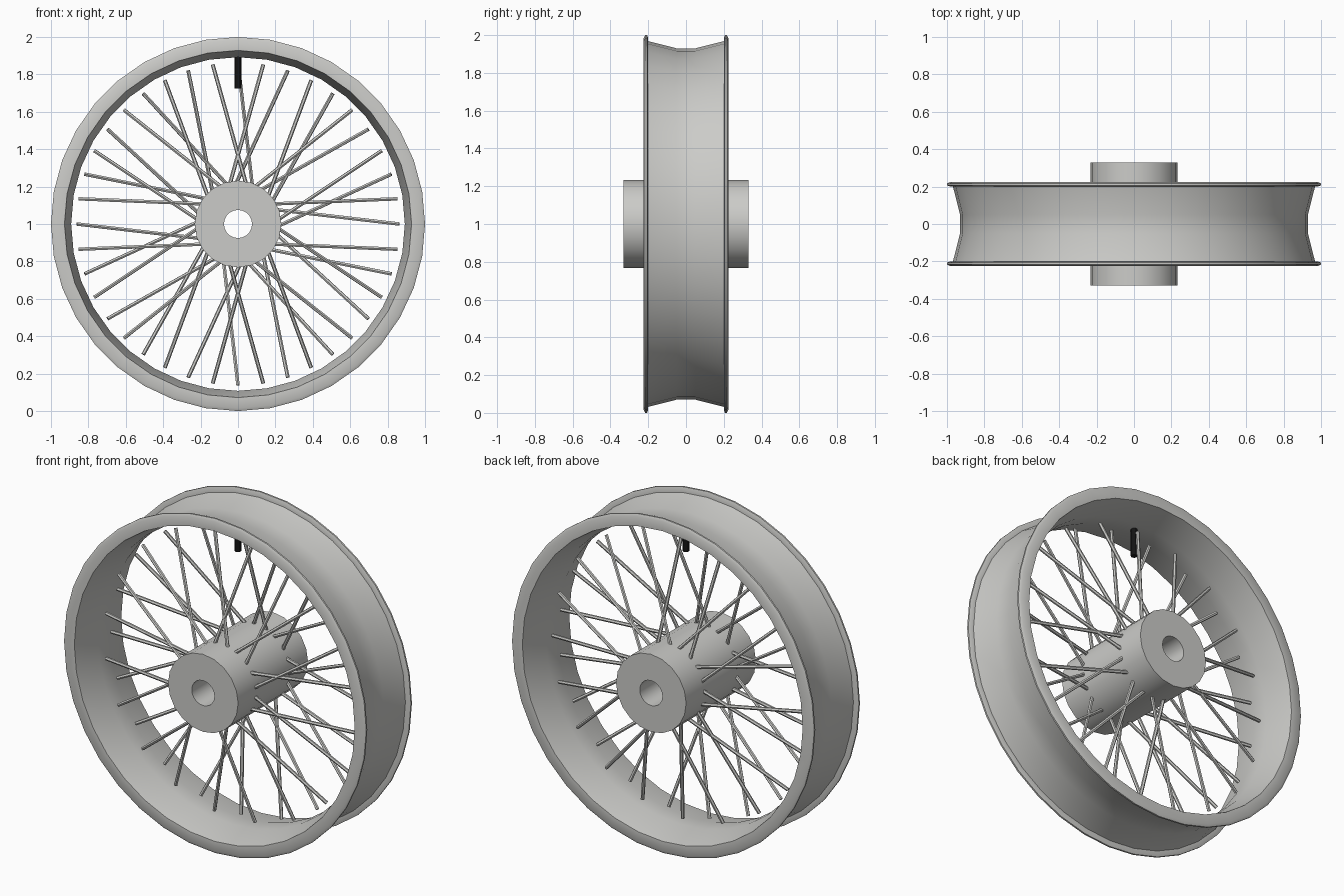
import bpy, math
from mathutils import Vector

if "Cube" in bpy.data.objects:
    bpy.data.objects.remove(bpy.data.objects["Cube"])

C = Vector((0, 0, 1))


def material(name, col):
    m = bpy.data.materials.new(name)
    m.diffuse_color = (*col, 1)
    m.use_nodes = True
    m.node_tree.nodes["Principled BSDF"].inputs["Base Color"].default_value = m.diffuse_color
    return m


METAL = material("grey metal", (0.60, 0.60, 0.58))
BLACK = material("black rubber", (0.012, 0.012, 0.012))


def make(name, verts, faces, mat, angle):
    me = bpy.data.meshes.new(name)
    me.from_pydata(verts, [], faces)
    me.materials.append(mat)
    ob = bpy.data.objects.new(name, me)
    bpy.context.collection.objects.link(ob)
    bpy.ops.object.select_all(action='DESELECT')
    ob.select_set(True)
    bpy.context.view_layer.objects.active = ob
    bpy.ops.object.mode_set(mode='EDIT')
    bpy.ops.mesh.select_all(action='SELECT')
    bpy.ops.mesh.normals_make_consistent(inside=False)
    bpy.ops.object.mode_set(mode='OBJECT')
    bpy.ops.object.shade_smooth_by_angle(angle=math.radians(angle))
    return ob


def lathe(name, profile, n, mat, angle=30):
    """Spin a closed (y, radius) profile round the wheel axle."""
    verts, faces, k = [], [], len(profile)
    for i in range(n):
        a = 2 * math.pi * i / n
        verts += [C + Vector((r * math.cos(a), y, r * math.sin(a))) for y, r in profile]
    for i in range(n):
        j = (i + 1) % n
        for p in range(k):
            q = (p + 1) % k
            faces.append((i * k + p, i * k + q, j * k + q, j * k + p))
    return make(name, verts, faces, mat, angle)


def rod(verts, faces, a, b, r, n):
    """Add a capped thin cylinder from a to b."""
    rot = (b - a).to_track_quat('Z', 'Y')
    s = len(verts)
    for p in (a, b):
        for i in range(n):
            t = 2 * math.pi * i / n
            verts.append(p + rot @ Vector((r * math.cos(t), r * math.sin(t), 0)))
    for i in range(n):
        j = (i + 1) % n
        faces.append((s + i, s + j, s + n + j, s + n + i))
    faces.append(tuple(range(s, s + n)))
    faces.append(tuple(range(s + n, s + 2 * n)))


# rim: dropped centre, raised flanges on both edges
half = [(0.05, 0.93), (0.20, 0.968), (0.201, 0.985), (0.206, 1.0), (0.216, 1.0),
        (0.224, 0.985), (0.222, 0.928), (0.05, 0.892)]
lathe("rim", half + [(-y, r) for y, r in reversed(half)], 36, METAL, 35)

# hub: thick tube with axle hole
lathe("hub", [(-0.33, 0.232), (0.33, 0.232), (0.33, 0.075), (-0.33, 0.075)], 20, METAL)

# spokes: 40, alternating hub side, crossing in pairs
verts, faces = [], []
for i in range(40):
    a = math.radians(9 * i)
    b = a + math.radians(21 if i % 4 < 2 else -21)
    side = 1 if i % 2 == 0 else -1
    inner = C + Vector((0.215 * math.cos(b), side * 0.16, 0.215 * math.sin(b)))
    outer = C + Vector((0.862 * math.cos(a), side * 0.03, 0.862 * math.sin(a)))
    rod(verts, faces, inner, outer, 0.0105, 6)
make("spokes", verts, faces, METAL, 30)

# valve stem at the top of the rim
verts, faces = [], []
rod(verts, faces, Vector((0, 0, 1.725)), Vector((0, 0, 1.90)), 0.018, 10)
make("valve_stem", verts, faces, BLACK, 30)
